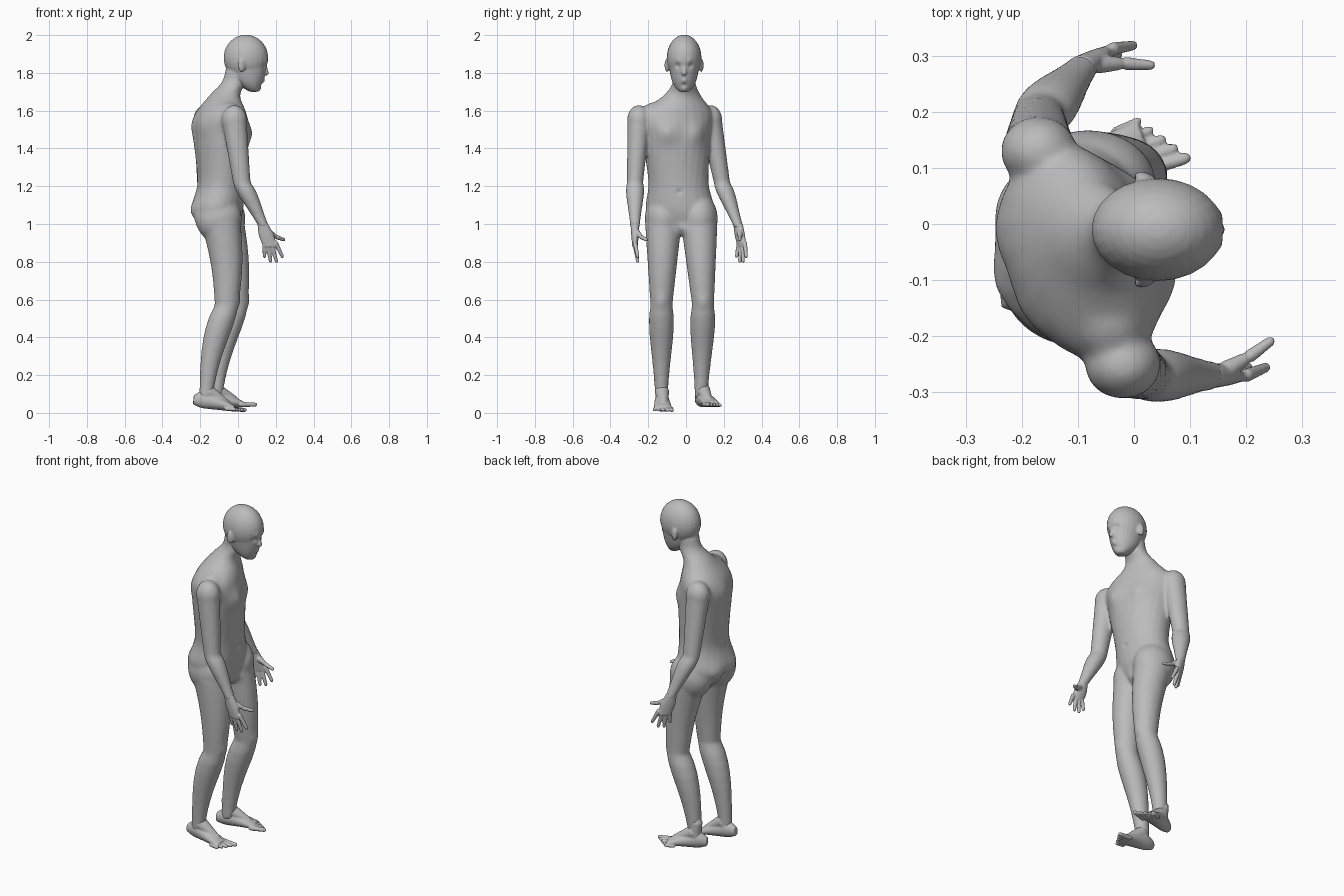
import bpy, bmesh, math
from mathutils import Matrix, Vector

if "Cube" in bpy.data.objects:
    bpy.data.objects.remove(bpy.data.objects["Cube"])

shade = (0.5, 0.5, 0.5, 1)
grey = bpy.data.materials.new("plain grey")
grey.use_nodes = True
grey.diffuse_color = shade
grey.node_tree.nodes["Principled BSDF"].inputs["Base Color"].default_value = shade


def loft(bm, rows, place=Matrix(), sides=24):
    """Closed skin over rings given as (x, y, z, depth radius, width radius, yaw)."""
    loops = []
    for x, y, z, depth, width, yaw in rows:
        turn = Matrix.Rotation(math.radians(yaw), 3, "Z")
        loop = []
        for i in range(sides):
            angle = math.tau * i / sides
            rim = turn @ Vector((math.cos(angle) * depth, math.sin(angle) * width, 0))
            loop.append(bm.verts.new(place @ (rim + Vector((x, y, z)))))
        loops.append(loop)
    faces = [bm.faces.new(loops[0][::-1]), bm.faces.new(loops[-1])]
    for low, high in zip(loops, loops[1:]):
        for i in range(sides):
            j = (i + 1) % sides
            faces.append(bm.faces.new((low[i], low[j], high[j], high[i])))
    bmesh.ops.recalc_face_normals(bm, faces=faces)


def flow(rows, steps=6):
    """Fill in rings on a smooth spline through a few given ones."""
    rows = [Vector(row) for row in rows]
    result = []
    for k in range(len(rows) - 1):
        a, b = rows[k], rows[k + 1]
        before, after = rows[max(k - 1, 0)], rows[min(k + 2, len(rows) - 1)]
        for s in range(steps):
            t = s / steps
            bend = (b - before) * (t * (1 - t) ** 2) - (after - a) * (t * t * (1 - t))
            ease = t * t * (3 - 2 * t)
            result.append(a.lerp(b, ease) + bend / 2)
    return result + [rows[-1]]


def limb(bm, joints, radii, front_bulge, back_bulge, swell, steps=8):
    """Arm or leg through three joints, with muscle bulges on both segments."""
    rows = []
    for k in range(2):
        start, end = Vector(joints[k]), Vector(joints[k + 1])
        for s in range(k, steps + 1):
            t = s / steps
            radius = radii[k] + (radii[k + 1] - radii[k]) * t
            centre = start.lerp(end, t)
            if k == 0:
                centre.x += front_bulge * math.sin(math.pi * t)
            else:
                centre.x -= back_bulge * math.sin(math.pi * t)
                radius += swell * math.sin(math.pi * math.sqrt(t)) ** 2
            rows.append((*centre, radius, radius * 0.92, 0))
    loft(bm, rows)


def blob(bm, centre, size, yaw=0):
    place = (Matrix.Translation(centre) @ Matrix.Rotation(math.radians(yaw), 4, "Z")
             @ Matrix.Diagonal((*size, 1)))
    bmesh.ops.create_uvsphere(bm, u_segments=24, v_segments=16, radius=1, matrix=place)


def bone(bm, start, end, thick, thin):
    """Round-ended tapered rod."""
    start, end = Vector(start), Vector(end)
    span = end - start
    place = Matrix.Translation(start) @ span.to_track_quat("Z", "Y").to_matrix().to_4x4()
    far = span.length
    profile = [(-thick * 0.8, thick / 2), (0, thick), (far - thin, thin),
               (far - thin * 0.3, thin * 0.7), (far, thin * 0.2)]
    loft(bm, [(0, 0, z, r, r, 0) for z, r in profile], place, sides=16)


def skin(name, bm, voxel, smooth, place=Matrix()):
    """Fuse the overlapping pieces into one smooth surface."""
    bm.transform(place)
    bmesh.ops.recalc_face_normals(bm, faces=bm.faces)
    mesh = bpy.data.meshes.new(name)
    bm.to_mesh(mesh)
    bm.free()
    mesh.materials.append(grey)
    ob = bpy.data.objects.new(name, mesh)
    bpy.context.collection.objects.link(ob)
    bpy.ops.object.select_all(action="DESELECT")
    bpy.context.view_layer.objects.active = ob
    ob.select_set(True)
    fuse = ob.modifiers.new("fuse", "REMESH")
    fuse.mode, fuse.voxel_size = "VOXEL", voxel
    soften = ob.modifiers.new("soften", "SMOOTH")
    soften.iterations = smooth
    for modifier in ("fuse", "soften"):
        bpy.ops.object.modifier_apply(modifier=modifier)
    bpy.ops.object.shade_smooth()
    return ob


def sculpt(ob, centre, radius, depth):
    """Push the surface softly forward, or backward where depth is negative."""
    centre = Vector(centre)
    for vert in ob.data.vertices:
        reach = (vert.co - centre).length / radius
        if reach < 3:
            vert.co.x += depth * math.exp(-reach * reach)


# Torso and neck, twisting from the hips to the shoulders
bm = bmesh.new()
middle = -.01
loft(bm, flow([(-.08, -.02, .94, .06, .08, -5), (-.11, -.03, 1.06, .135, .18, -5),
               (-.09, -.04, 1.22, .125, .16, 5), (-.09, -.05, 1.45, .14, .185, 20),
               (-.09, -.05, 1.58, .125, .2, 20), (-.07, -.02, 1.68, .08, .1, 15),
               (-.02, middle, 1.75, .066, .06, 0), (0, middle, 1.82, .066, .06, 0)]))

# Arms, with collar muscles running out to rounded shoulders
wrists = {"right": (.14, -.27, .98), "left": (-.09, .28, .98)}
for collar, shoulder, elbow, wrist in (
        ((-.07, -.1, 1.58), (-.02, -.25, 1.55), (.02, -.27, 1.22), wrists["right"]),
        ((-.11, .02, 1.58), (-.17, .13, 1.55), (-.17, .19, 1.22), wrists["left"])):
    blob(bm, shoulder, (.068, .062, .08))
    tip = Vector(shoulder) * 1.01
    bone(bm, collar, tip, .085, .068)
    limb(bm, (shoulder, elbow, wrist), (.066, .047, .028), 0, 0, .01)

# Legs, with rounded hips
for hip, knee, ankle in (((-.09, -.12, 1), (-.06, -.13, .57), (-.17, -.13, .08)),
                         ((-.07, .07, 1), (-.01, .09, .57), (-.12, .08, .08))):
    blob(bm, Vector(hip) + Vector((-.012, 0, .03)), (.122, .098, .13))
    limb(bm, (hip, knee, ankle), (.105, .063, .036), .015, .02, .015)
body = skin("body", bm, .008, 12)

# Chest, buttocks, shoulder blades and kneecaps
for side in (1, -1):
    sculpt(body, (.03 - side * .03, -.02 + side * .08, 1.48), .055, .018)
    sculpt(body, (-.23, -.03 + side * .08, 1.06), .055, -.012)
    sculpt(body, (-.21 - side * .03, -.09 + side * .08, 1.52), .06, -.01)
    sculpt(body, (.024 + side * .025, -.02 + side * .11, .59), .03, .006)

# Cleft, navel, groin and spine groove
sculpt(body, (-.24, -.03, 1.03), .025, .02)
sculpt(body, (.035, -.035, 1.17), .012, -.008)
sculpt(body, (0, -.02, .97), .03, .015)
for i in range(8):
    sculpt(body, (-.22, -.08, 1.2 + i * .04), .03, .004)

# Head: skull, tilted jaw, nose and ears
bm = bmesh.new()
blob(bm, (.042, middle, 1.88), (.118, .092, .122))
loft(bm, flow([(.085, middle, 1.7, .022, .024, 0), (.07, middle, 1.725, .05, .048, 0),
               (.055, middle, 1.77, .083, .068, 0), (.045, middle, 1.86, .112, .086, 0)]))
loft(bm, [(-.02, middle, 1.75, .06, .055, 0), (.01, middle, 1.84, .07, .06, 0)])
bone(bm, (.142, middle, 1.85), (.151, middle, 1.785), .007, .014)
for side in (1, -1):
    blob(bm, (.02, middle + side * .091, 1.84), (.021, .011, .036), side * -20)
head = skin("head", bm, .005, 5)

# Eye sockets, brows, lips and chin
for side in (1, -1):
    sculpt(head, (.14, middle + side * .034, 1.838), .015, -.008)
    sculpt(head, (.15, middle + side * .03, 1.865), .014, .004)
sculpt(head, (.132, middle, 1.757), .013, .007)
sculpt(head, (.122, middle, 1.737), .01, -.004)
sculpt(head, (.11, middle, 1.715), .015, .006)

# Hands: palm, four spread fingers and a thumb
for name, flip, yaw in (("right", 1, 0), ("left", -1, 32)):
    bm = bmesh.new()
    loft(bm, flow([(-.01, 0, .025, .027, .024, 0), (.01, 0, -.04, .04, .02, 0),
                   (.03, 0, -.1, .036, .014, 0)]))
    for i in range(4):
        arch = math.sin(math.pi * i / 3)
        bone(bm, (i * .02, 0, -.08 - arch * .015), (i * .033, .016, -.16 - arch * .03), .012, .009)
    knuckle = (.066, .034, -.05)
    bone(bm, (.025, .01, -.025), knuckle, .017, .012)
    bone(bm, knuckle, (.11, .066, -.066), .012, .009)
    skin(name + "_hand", bm, .004, 3,
         Matrix.Translation(wrists[name]) @ Matrix.Rotation(math.radians(yaw), 4, "Z")
         @ Matrix.Diagonal((1, flip, 1, 1)))

# Feet: heel to ball as one form laid forward, ankle, instep and five toes
forward = Matrix.Diagonal((1, -1, 1, 1)) @ Matrix.Rotation(math.pi / 2, 4, "Y") @ Matrix.Diagonal((-1, 1, 1, 1))
for name, heel, flip, yaw, pitch in (("right", (-.24, -.13, .03), 1, 2, 6),
                                     ("left", (-.185, .065, .03), -1, 20, 0)):
    bm = bmesh.new()
    loft(bm, flow([(.04, 0, 0, .025, .02, 0), (.046, 0, .05, .045, .034, 0),
                   (.034, 0, .14, .034, .043, 0), (.016, 0, .22, .016, .047, 0)]), forward)
    bone(bm, (.06, 0, .15), (.075, 0, .02), .033, .034)
    bone(bm, (.075, 0, .09), (.2, .008, .025), .038, .02)
    for i in range(5):
        side, radius = .04 - i * .02, .014 - i * .001
        bone(bm, (.2 - i * .006, side, radius), (.288 - i * .015, side * 1.15, radius), radius, radius * .8)
    skin(name + "_foot", bm, .004, 4,
         Matrix.Translation(heel) @ Matrix.Rotation(math.radians(yaw), 4, "Z")
         @ Matrix.Rotation(math.radians(pitch), 4, "Y") @ Matrix.Diagonal((1, flip, 1, 1)))
